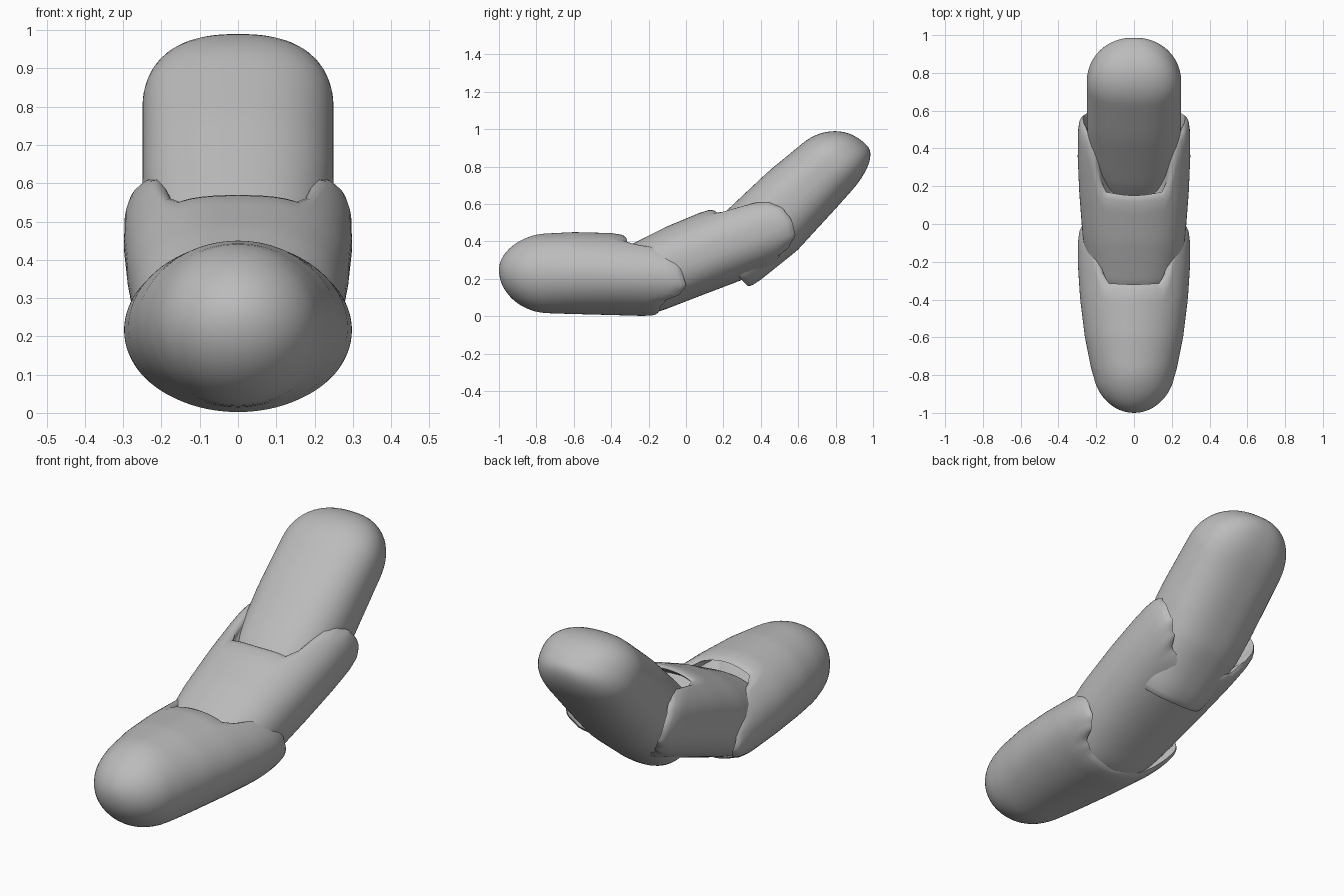
import bpy, bmesh
from math import sin, cos, pi, radians, copysign

old = bpy.data.objects.get("Cube")
if old:
    bpy.data.objects.remove(old, do_unlink=True)

grey = bpy.data.materials.new("plain_grey")
grey.use_nodes = True
grey.diffuse_color = (0.5, 0.5, 0.5, 1)
grey.node_tree.nodes["Principled BSDF"].inputs["Base Color"].default_value = (0.5, 0.5, 0.5, 1)

SIDES = 96


def interp(keys, x, smooth=False):
    """Value at x in a sorted list of (x, value) keys."""
    if x <= keys[0][0]:
        return keys[0][1]
    for (a, va), (b, vb) in zip(keys, keys[1:]):
        if x <= b:
            t = (x - a) / (b - a)
            if smooth:
                t = t * t * (3 - 2 * t)
            return va + (vb - va) * t
    return keys[-1][1]


def power(v, e):
    return copysign(abs(v) ** (2 / e), v)


def segment(name, tilt, tip, nose, width, top, bottom, rim,
            direction=1, squareness=2.0, nose_power=2.0, pole_shift=0.0):
    """Rounded tube along a tilted axis, from a blunt tip to a shaped rim."""
    ct, st = cos(radians(tilt)), sin(radians(tilt))
    bm = bmesh.new()

    def place(x, u, n):
        return bm.verts.new((x, u * ct - n * st, u * st + n * ct))

    def surface(u, phi, scale=1.0):
        d = min(1, max(0, abs(u - tip) / nose))
        f = (1 - (1 - d) ** nose_power) ** (1 / nose_power)
        hi, lo = interp(top, u), interp(bottom, u)
        centre = (hi + lo) / 2 + (1 - f) * pole_shift
        f *= scale
        return place(interp(width, u) * f * power(sin(phi), squareness), u,
                     centre + (hi - lo) / 2 * f * power(cos(phi), squareness))

    angles = [2 * pi * i / SIDES for i in range(SIDES)]
    edge = [interp(rim, 180 - abs(180 - i * 360 / SIDES), True) for i in range(SIDES)]
    rings = []
    # blunt nose
    for k in range(1, 15):
        u = tip + direction * nose * (1 - cos(k / 14 * pi / 2))
        rings.append([surface(u, a) for a in angles])
    # body stretched to the rim
    start = tip + direction * nose
    for k in range(1, 17):
        rings.append([surface(start + (e - direction * 0.08 - start) * k / 16, a)
                      for a, e in zip(angles, edge)])
    # rolled rim and inner wall
    for back, scale in ((0.03, 0.98), (0.01, 0.95), (0, 0.91), (0.03, 0.86), (0.1, 0.8)):
        rings.append([surface(e - direction * back, a, scale) for a, e in zip(angles, edge)])

    for r, q in zip(rings, rings[1:]):
        for i in range(SIDES):
            j = (i + 1) % SIDES
            bm.faces.new((r[i], r[j], q[j], q[i]))
    # close both ends
    mean = sum(edge) / SIDES - direction * 0.15
    for ring, u, shift in ((rings[0], tip, pole_shift), (rings[-1], mean, 0)):
        pole = place(0, u, (interp(top, u) + interp(bottom, u)) / 2 + shift)
        for i in range(SIDES):
            bm.faces.new((ring[i], ring[(i + 1) % SIDES], pole))
    bmesh.ops.recalc_face_normals(bm, faces=bm.faces)

    mesh = bpy.data.meshes.new(name)
    bm.to_mesh(mesh)
    bm.free()
    mesh.materials.append(grey)
    ob = bpy.data.objects.new(name, mesh)
    bpy.context.collection.objects.link(ob)
    bpy.ops.object.select_all(action='DESELECT')
    ob.select_set(True)
    bpy.context.view_layer.objects.active = ob
    bpy.ops.object.shade_smooth_by_angle(angle=radians(50))
    return ob


# front segment, notched on top with an ear each side
segment("front_segment", 0, -1.0, 0.25,
        width=[(-1, .22), (-.8, .22), (-.6, .26), (-.4, .285), (-.2, .298), (0, .295)],
        top=[(-1, .425), (-.8, .44), (-.6, .45), (-.4, .445), (0, .42)],
        bottom=[(-1, .03), (-.7, .015), (-.15, 0), (0, 0)],
        rim=[(0, -.32), (30, -.315), (38, -.26), (46, -.1), (57, -.05), (80, -.02),
             (105, 0), (118, -.03), (132, -.11), (150, -.14), (180, -.15)],
        pole_shift=0.02)

# middle segment, same kind of rim
segment("middle_segment", 23, -0.3, 0.18,
        width=[(-.3, .23), (-.1, .25), (.05, .272), (.3, .29), (.5, .298), (.8, .295)],
        top=[(-.3, .46), (-.1, .47), (.1, .482), (.35, .48), (.8, .46)],
        bottom=[(-.3, .1), (-.1, .078), (.14, .07), (.46, .058), (.8, .05)],
        rim=[(0, .36), (30, .37), (37, .43), (45, .61), (55, .665), (75, .705),
             (92, .72), (112, .71), (130, .66), (142, .59), (160, .565), (180, .56)],
        squareness=2.35)

# rear segment, rounded tip pointing up and back
segment("rear_segment", 44, 1.33, 0.24,
        width=[(.35, .2), (.6, .24), (.8, .25), (1.1, .25), (1.33, .24)],
        top=[(.35, .24), (.52, .256), (.86, .251), (1.12, .23), (1.33, .21)],
        bottom=[(.35, -.13), (.67, -.16), (.97, -.142), (1.12, -.131), (1.33, -.12)],
        rim=[(0, .35), (180, .35)],
        direction=-1, squareness=2.4, nose_power=2.2, pole_shift=-0.06)
